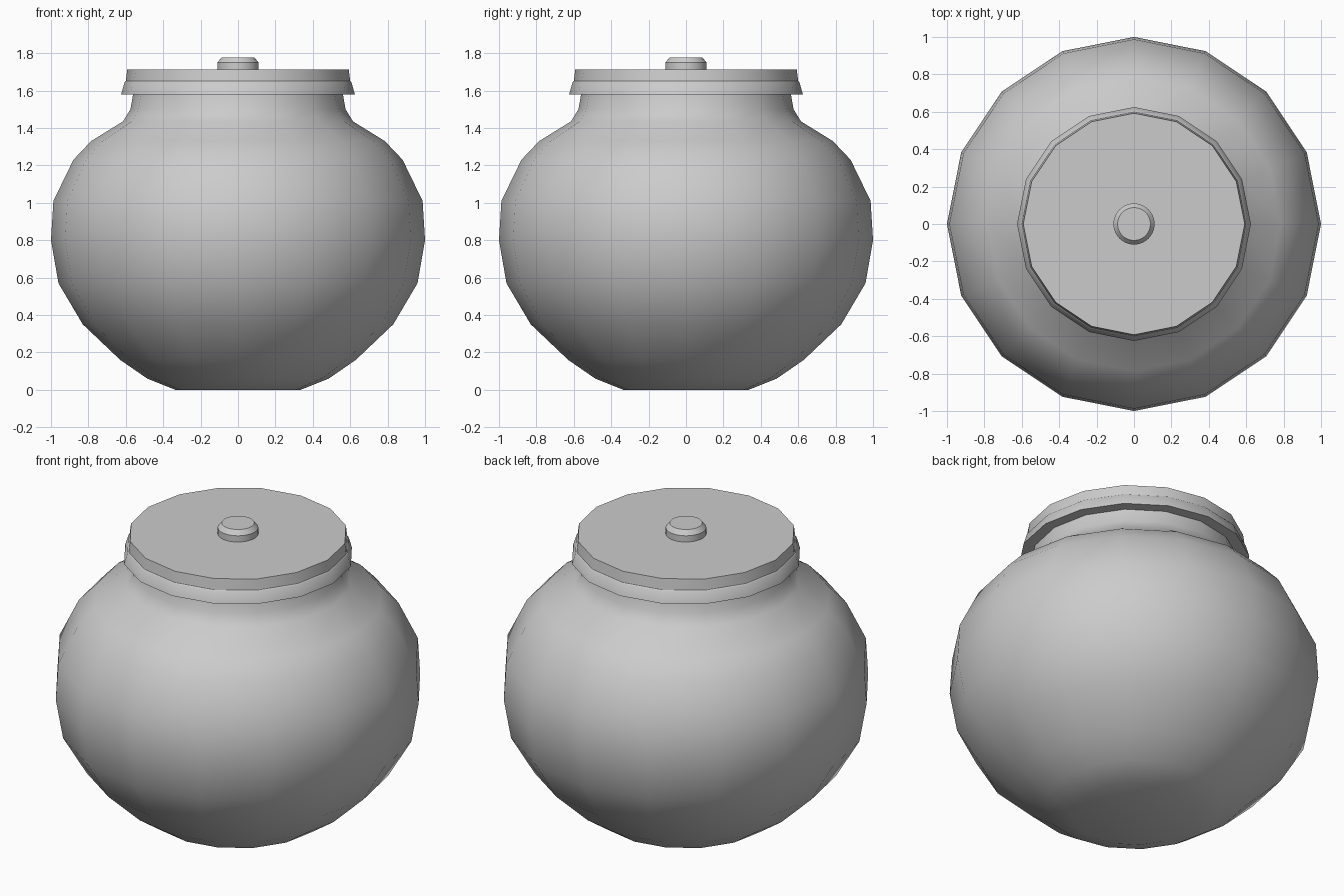
import bpy, bmesh
from math import cos, sin, pi, radians

if "Cube" in bpy.data.objects:
    bpy.data.objects.remove(bpy.data.objects["Cube"])


def lathe(name, profile, sides, angle):
    """Revolve (radius, z) points around z and cap both ends."""
    bm = bmesh.new()
    rings = [[bm.verts.new((r * cos(2 * pi * i / sides), r * sin(2 * pi * i / sides), z))
              for i in range(sides)] for r, z in profile]
    for a, b in zip(rings, rings[1:]):
        for i in range(sides):
            j = (i + 1) % sides
            bm.faces.new((a[i], a[j], b[j], b[i]))
    bm.faces.new(rings[0][::-1])
    bm.faces.new(rings[-1])
    mesh = bpy.data.meshes.new(name)
    bm.to_mesh(mesh)
    bm.free()
    obj = bpy.data.objects.new(name, mesh)
    bpy.context.collection.objects.link(obj)
    bpy.ops.object.select_all(action='DESELECT')
    obj.select_set(True)
    bpy.context.view_layer.objects.active = obj
    bpy.ops.object.shade_smooth_by_angle(angle=radians(angle))
    return obj


# Round jar with a narrow neck
lathe("jar_body", [(0.335, 0), (0.485, 0.06), (0.63, 0.16), (0.83, 0.35),
                   (0.96, 0.57), (1.0, 0.8), (0.987, 1.01), (0.88, 1.23),
                   (0.785, 1.33), (0.615, 1.435), (0.575, 1.5), (0.56, 1.585)], 16, 60)

# Lid with a flared skirt and a fine step
lathe("lid", [(0.625, 1.58), (0.607, 1.643), (0.60, 1.65), (0.592, 1.713)], 16, 30)

# Bevelled knob
lathe("lid_knob", [(0.11, 1.70), (0.11, 1.75), (0.088, 1.777)], 32, 30)
